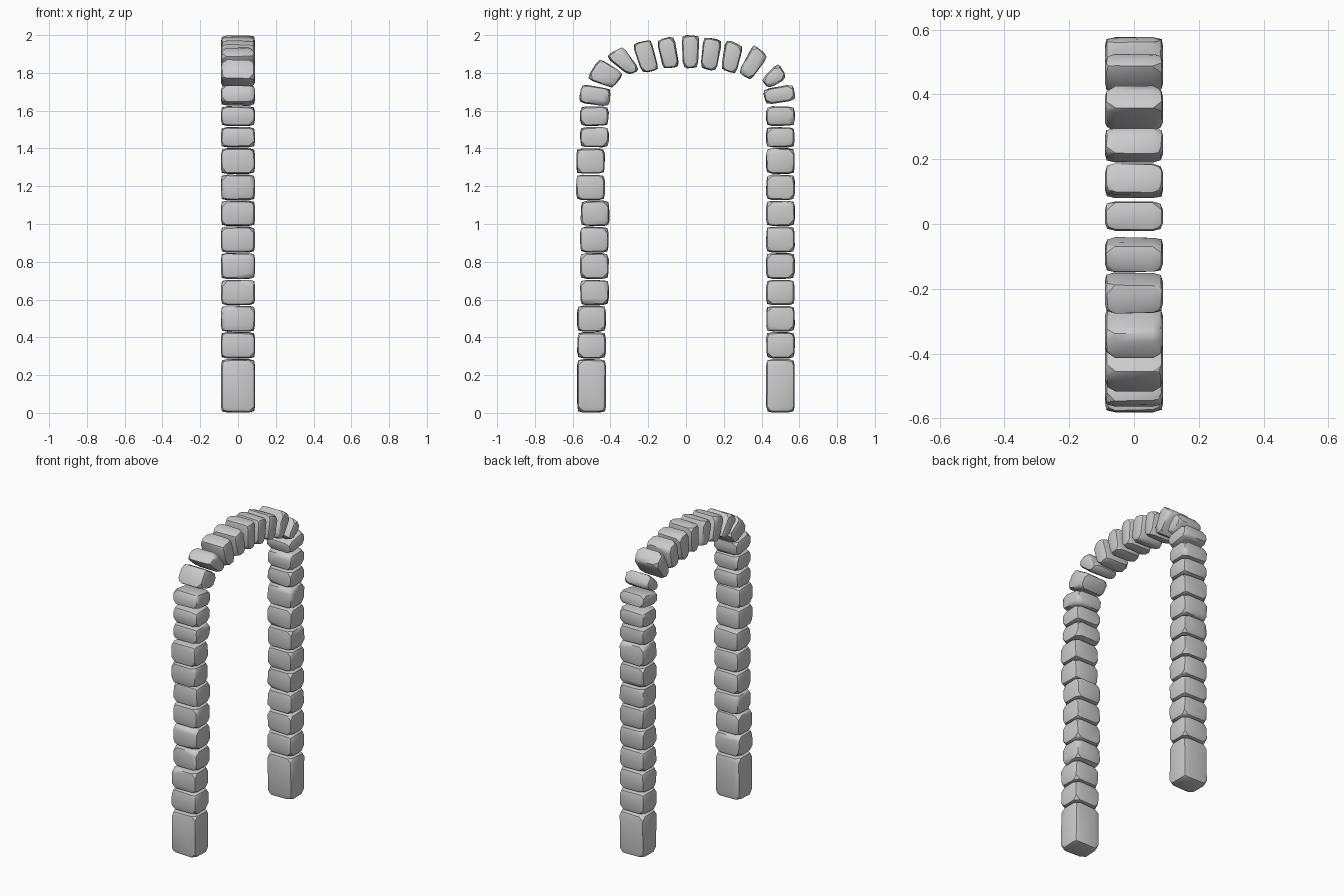
import bpy, bmesh, random
from itertools import product
from mathutils import Vector

if "Cube" in bpy.data.objects:
    bpy.data.objects.remove(bpy.data.objects["Cube"])

random.seed(4)
HALF_W = 0.09          # half depth of the arch along x
INNER, EDGE, CORNER = 0.032, 0.006, 0.013   # worn-edge insets


def stone(name, quad, grow=1.0):
    """Worn stone: quad is a (y, z) outline, bottom-left, bottom-right, top-right, top-left."""
    q = [Vector(p) for p in quad]
    c = sum(q, Vector((0, 0))) / 4
    q = [c + (p - c) * grow for p in q]
    hu = ((q[1] - q[0]).length + (q[2] - q[3]).length) / 4
    hv = ((q[3] - q[0]).length + (q[2] - q[1]).length) / 4
    half = (HALF_W, hu, hv)
    bm = bmesh.new()

    def add(insets, signs):
        a, u, v = (s * (1 - min(i / h, 0.6)) for s, i, h in zip(signs, insets, half))
        s, t = (u + 1) / 2, (v + 1) / 2
        p = (q[0] * (1 - s) + q[1] * s) * (1 - t) + (q[3] * (1 - s) + q[2] * s) * t
        j = [random.uniform(-0.002, 0.002) for _ in range(3)]
        bm.verts.new((a * HALF_W + (j[0] if min(insets) else 0), p.x + j[1], p.y + j[2]))

    for signs in product((-1, 1), repeat=3):
        add((CORNER,) * 3, signs)
        for k in range(3):
            face = [INNER] * 3
            face[k] = 0
            add(face, signs)
            edge = [EDGE] * 3
            edge[k] = INNER
            add(edge, signs)
    res = bmesh.ops.convex_hull(bm, input=bm.verts)
    loose = [v for v in bm.verts if not v.link_faces]
    bmesh.ops.delete(bm, geom=loose, context='VERTS')
    bmesh.ops.recalc_face_normals(bm, faces=bm.faces)
    me = bpy.data.meshes.new(name)
    bm.to_mesh(me)
    bm.free()
    ob = bpy.data.objects.new(name, me)
    bpy.context.collection.objects.link(ob)
    ob.select_set(True)
    bpy.context.view_layer.objects.active = ob


def box(y, z0, z1, h=0.075):
    return [(y - h, z0), (y + h, z0), (y + h, z1), (y - h, z1)]


# Pillars: base stone then ten courses; the left pillar is slightly uneven
levels = [(0.003, 0.283), (0.29, 0.426), (0.431, 0.566), (0.572, 0.703),
          (0.71, 0.845), (0.85, 0.985), (0.99, 1.122), (1.127, 1.26),
          (1.267, 1.4), (1.407, 1.512), (1.52, 1.622)]
left_y = [-.5, -.5, -.5, -.485, -.485, -.485, -.481, -.505, -.505, -.485, -.485]
for i, (z0, z1) in enumerate(levels):
    kind = "base_stone" if i == 0 else f"pillar_stone_{i}"
    stone("left_" + kind, box(left_y[i], z0, z1))
    stone("right_" + kind, box(0.5, z0, z1))

# Arch wedges: (y, z) outlines from left springer over the keystone to the right
wedges = [
    [(-.565, 1.645), (-.41, 1.625), (-.402, 1.715), (-.548, 1.737)],
    [(-.39, 1.72), (-.335, 1.795), (-.455, 1.875), (-.522, 1.77)],
    [(-.305, 1.79), (-.248, 1.818), (-.335, 1.938), (-.422, 1.887)],
    [(-.232, 1.802), (-.145, 1.818), (-.187, 1.975), (-.28, 1.95)],
    [(-.12, 1.824), (-.038, 1.834), (-.065, 1.992), (-.152, 1.97)],
    [(-.014, 1.826), (.06, 1.826), (.072, 1.998), (-.025, 1.998)],
    [(.08, 1.828), (.157, 1.812), (.19, 1.97), (.093, 1.987)],
    [(.187, 1.822), (.262, 1.798), (.3, 1.938), (.213, 1.975)],
    [(.282, 1.803), (.343, 1.765), (.432, 1.885), (.357, 1.95)],
    [(.443, 1.72), (.532, 1.775), (.487, 1.853), (.4, 1.76)],
    [(.427, 1.635), (.577, 1.657), (.563, 1.737), (.41, 1.71)],
]
for i, quad in enumerate(wedges):
    stone("keystone" if i == 5 else f"arch_stone_{i + 1}", quad, 1.0 if i == 5 else 1.04)

bpy.ops.object.shade_smooth_by_angle(angle=0.45)
